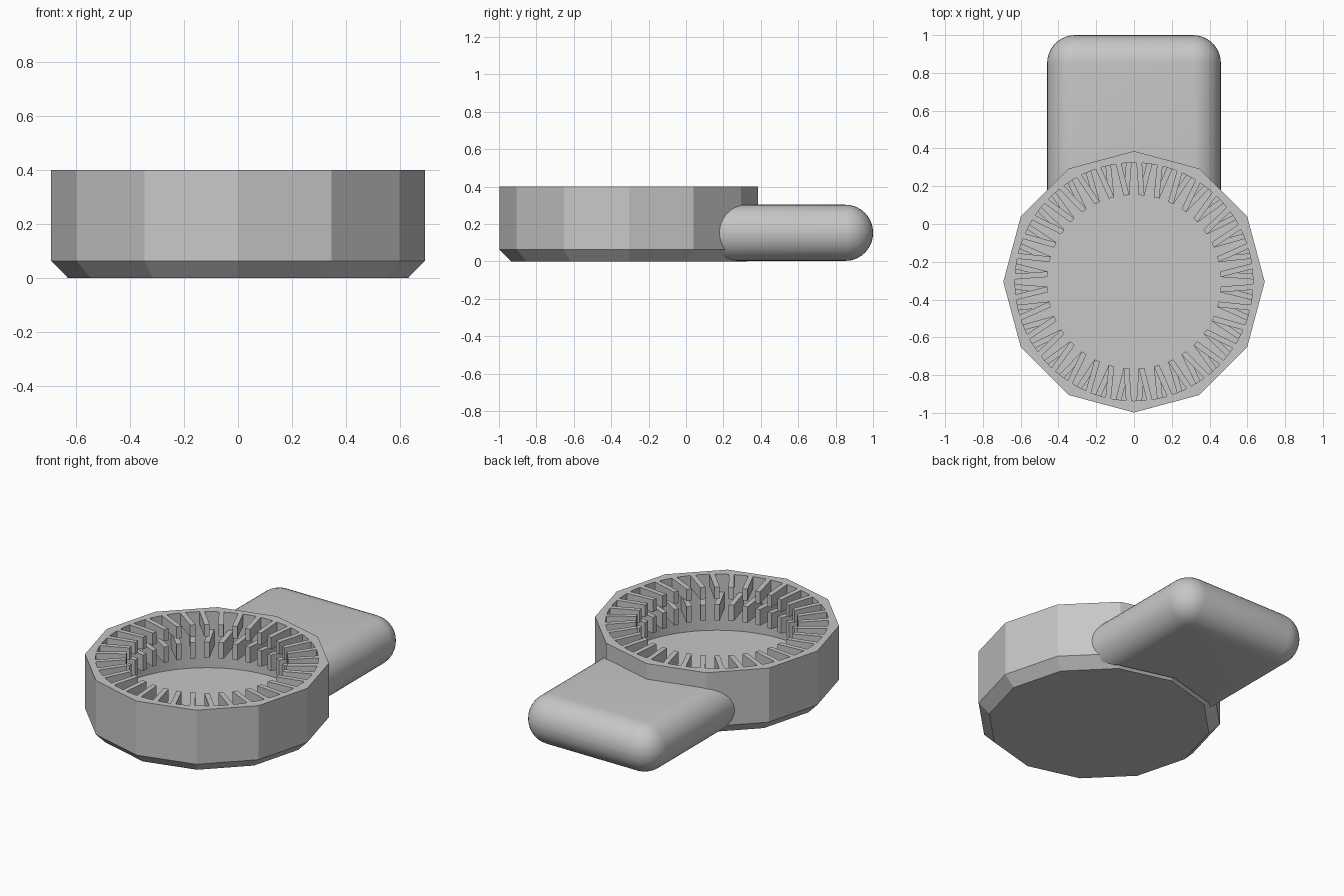
import bpy, bmesh, math
from mathutils import Matrix, Vector

if "Cube" in bpy.data.objects:
    bpy.data.objects.remove(bpy.data.objects["Cube"])

CENTER = Vector((0, -0.306, 0))
FLOOR = 0.05
TEETH = 36

grey = bpy.data.materials.new("plain_grey")
grey.use_nodes = True
grey.diffuse_color = (0.57, 0.57, 0.57, 1)
grey.node_tree.nodes["Principled BSDF"].inputs["Base Color"].default_value = (0.57, 0.57, 0.57, 1)


def finish(bm, name, location=(0, 0, 0)):
    bmesh.ops.recalc_face_normals(bm, faces=bm.faces)
    mesh = bpy.data.meshes.new(name)
    bm.to_mesh(mesh)
    bm.free()
    obj = bpy.data.objects.new(name, mesh)
    obj.location = location
    obj.data.materials.append(grey)
    bpy.context.collection.objects.link(obj)
    return obj


def round_solid(name, profile, sides):
    """Solid of stacked regular polygons, given as (radius, height)."""
    bm = bmesh.new()
    rings = []
    for r, z in profile:
        angles = [math.tau * i / sides for i in range(sides)]
        rings.append([bm.verts.new((r * math.cos(a), r * math.sin(a), z)) for a in angles])
    for low, high in zip(rings, rings[1:]):
        for i in range(sides):
            j = (i + 1) % sides
            bm.faces.new((low[i], low[j], high[j], high[i]))
    bm.faces.new(rings[0])
    bm.faces.new(rings[-1])
    return finish(bm, name, CENTER)


def subtract(obj, cutter):
    """Cut a helper out of an object, then drop the helper."""
    cutter.hide_render = True
    mod = obj.modifiers.new("cut", "BOOLEAN")
    mod.operation = "DIFFERENCE"
    mod.solver = "EXACT"
    mod.object = cutter
    bpy.context.view_layer.update()
    graph = bpy.context.evaluated_depsgraph_get()
    mesh = bpy.data.meshes.new_from_object(obj.evaluated_get(graph))
    obj.modifiers.clear()
    obj.data = mesh
    bpy.data.objects.remove(cutter)


# Twelve-sided bowl with a chamfered foot and a round hollow
bowl = round_solid("bowl", [(0.63, 0), (0.692, 0.063), (0.692, 0.4)], 12)
subtract(bowl, round_solid("hollow_cutter", [(0.63, FLOOR), (0.63, 0.6)], 72))


# Two separate rows of teeth on the wall, slanted opposite ways
def add_tooth(bm, turn, shift, half_width, bottom, top):
    """Bar from the wall inwards, its outer end shifted sideways."""
    plan = [(0.46, -half_width), (0.631, shift - half_width),
            (0.631, shift + half_width), (0.46, half_width)]
    base = [bm.verts.new(turn @ Vector((x, y, bottom))) for x, y in plan]
    cap = [bm.verts.new(turn @ Vector((x, y, top))) for x, y in plan]
    bm.faces.new(base)
    bm.faces.new(cap)
    for i in range(4):
        j = (i + 1) % 4
        bm.faces.new((base[i], base[j], cap[j], cap[i]))


for name, shift, bottom, top in (("upper_teeth", 0.0275, 0.325, 0.4),
                                 ("lower_teeth", -0.0275, 0.19, 0.29)):
    bm = bmesh.new()
    for i in range(TEETH):
        turn = Matrix.Rotation(math.tau * (i + 0.5) / TEETH, 3, "Z")
        add_tooth(bm, turn, shift, 0.015, bottom, top)
    finish(bm, name, CENTER)

# Pillow-shaped handle, trimmed where it meets the bowl
bm = bmesh.new()
bmesh.ops.create_cube(bm, size=1)
bmesh.ops.scale(bm, vec=(0.92, 1.2, 0.3), verts=bm.verts)
handle = finish(bm, "handle", (0, 0.4, 0.153))
bevel = handle.modifiers.new("rounding", "BEVEL")
bevel.width = 0.148
bevel.segments = 10
subtract(handle, round_solid("handle_cutter", [(0.66, -0.2), (0.66, 0.6)], 12))

bpy.ops.object.select_all(action="DESELECT")
handle.select_set(True)
bpy.context.view_layer.objects.active = handle
bpy.ops.object.shade_smooth_by_angle(angle=math.radians(35))
